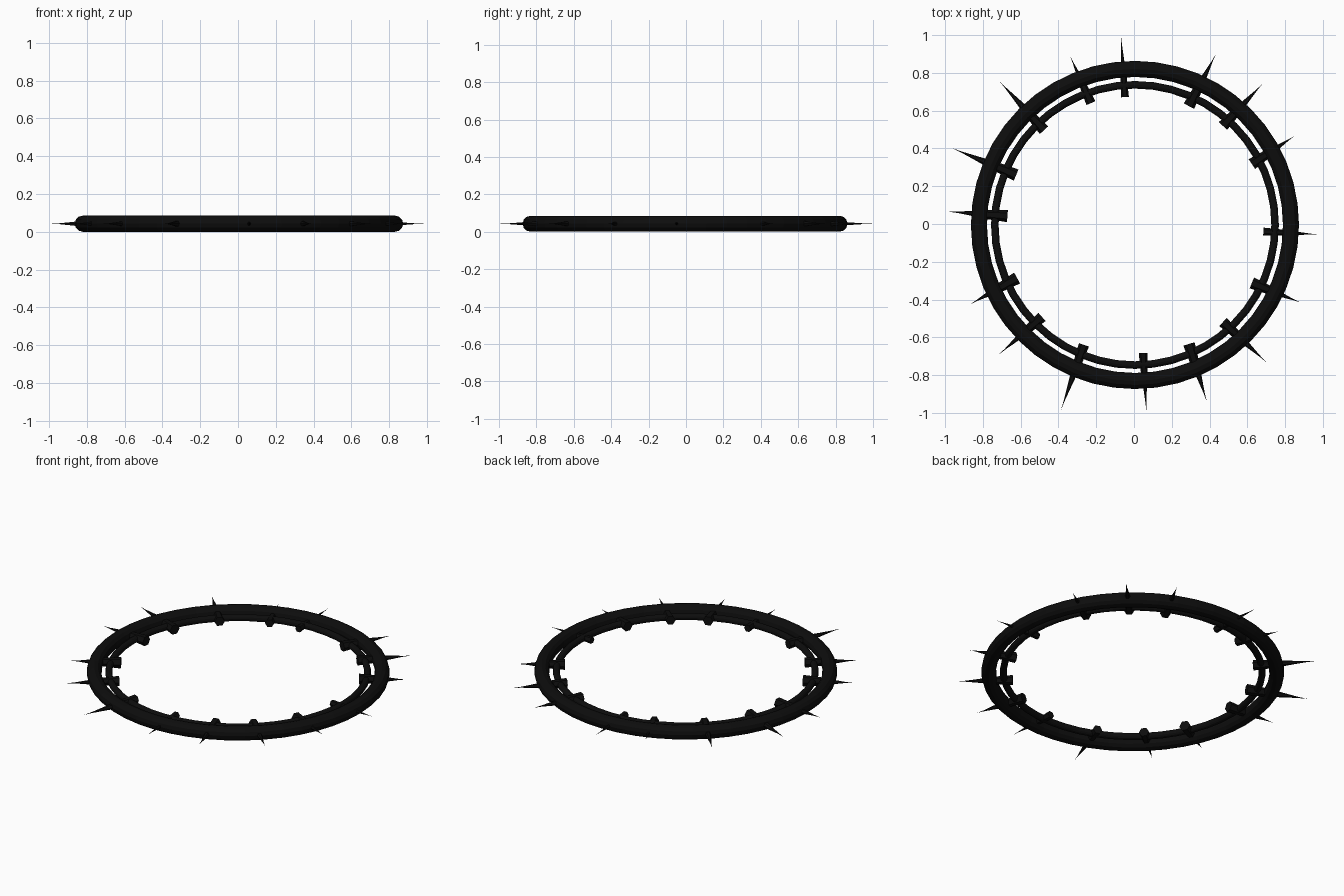
import bpy, bmesh, math
from mathutils import Vector, Matrix

if "Cube" in bpy.data.objects:
    bpy.data.objects.remove(bpy.data.objects["Cube"])

Z = 0.043
CENTRE = Vector((0.005, -0.005, Z))

black = bpy.data.materials.new("black")
black.diffuse_color = (0.004, 0.004, 0.004, 1)
black.use_nodes = True
black.node_tree.nodes["Principled BSDF"].inputs["Base Color"].default_value = black.diffuse_color


def ring(name, major, minor):
    bpy.ops.mesh.primitive_torus_add(major_radius=major, minor_radius=minor,
                                     major_segments=48, minor_segments=12, location=CENTRE)
    ob = bpy.context.object
    ob.name = name
    ob.data.materials.append(black)


def thorn(name, base, tip, radius):
    # tapered six-sided thorn lofted from base to point
    a, b = Vector((*base, Z)), Vector((*tip, Z))
    axis = b - a
    side = axis.cross(Vector((0, 0, 1))).normalized()
    bm = bmesh.new()
    loops = []
    for t, s in ((0, 1), (0.33, 0.77), (0.62, 0.38), (0.85, 0.1)):
        loops.append([bm.verts.new(a + axis * t + radius * s * (
            side * math.cos(k * math.pi / 3) + Vector((0, 0, math.sin(k * math.pi / 3)))))
            for k in range(6)])
    point = bm.verts.new(b)
    bm.faces.new(loops[0])
    for lo, hi in zip(loops, loops[1:]):
        for k in range(6):
            bm.faces.new((lo[k], lo[k - 1], hi[k - 1], hi[k]))
    for k in range(6):
        bm.faces.new((loops[-1][k], loops[-1][k - 1], point))
    bmesh.ops.recalc_face_normals(bm, faces=bm.faces)
    me = bpy.data.meshes.new(name)
    bm.to_mesh(me)
    bm.free()
    me.materials.append(black)
    bpy.context.collection.objects.link(bpy.data.objects.new(name, me))


# Two concentric hoops
ring("outer_hoop", 0.826, 0.0425)
ring("inner_hoop", 0.742, 0.020)

# Thorns: base x, base y, tip x, tip y, base radius
THORNS = [
    (.685, -.040, .984, -.056, .021), (.624, .317, .850, .466, .031),
    (.471, .519, .683, .745, .030), (.291, .624, .434, .900, .031),
    (-.048, .672, -.069, 1.0, .021), (-.228, .640, -.338, .889, .026),
    (-.476, .497, -.716, .760, .030), (-.624, .259, -.963, .402, .032),
    (-.670, .042, -.986, .066, .032), (-.619, -.286, -.868, -.425, .033),
    (-.487, -.492, -.714, -.690, .029), (-.265, -.640, -.388, -.988, .028),
    (.048, -.683, .066, -.995, .023), (.291, -.635, .386, -.942, .031),
    (.471, -.519, .704, -.735, .029), (.624, -.312, .880, -.415, .031),
]
for i, (bx, by, tx, ty, r) in enumerate(THORNS):
    thorn(f"thorn_{i + 1}", (bx, by), (tx, ty), r)
